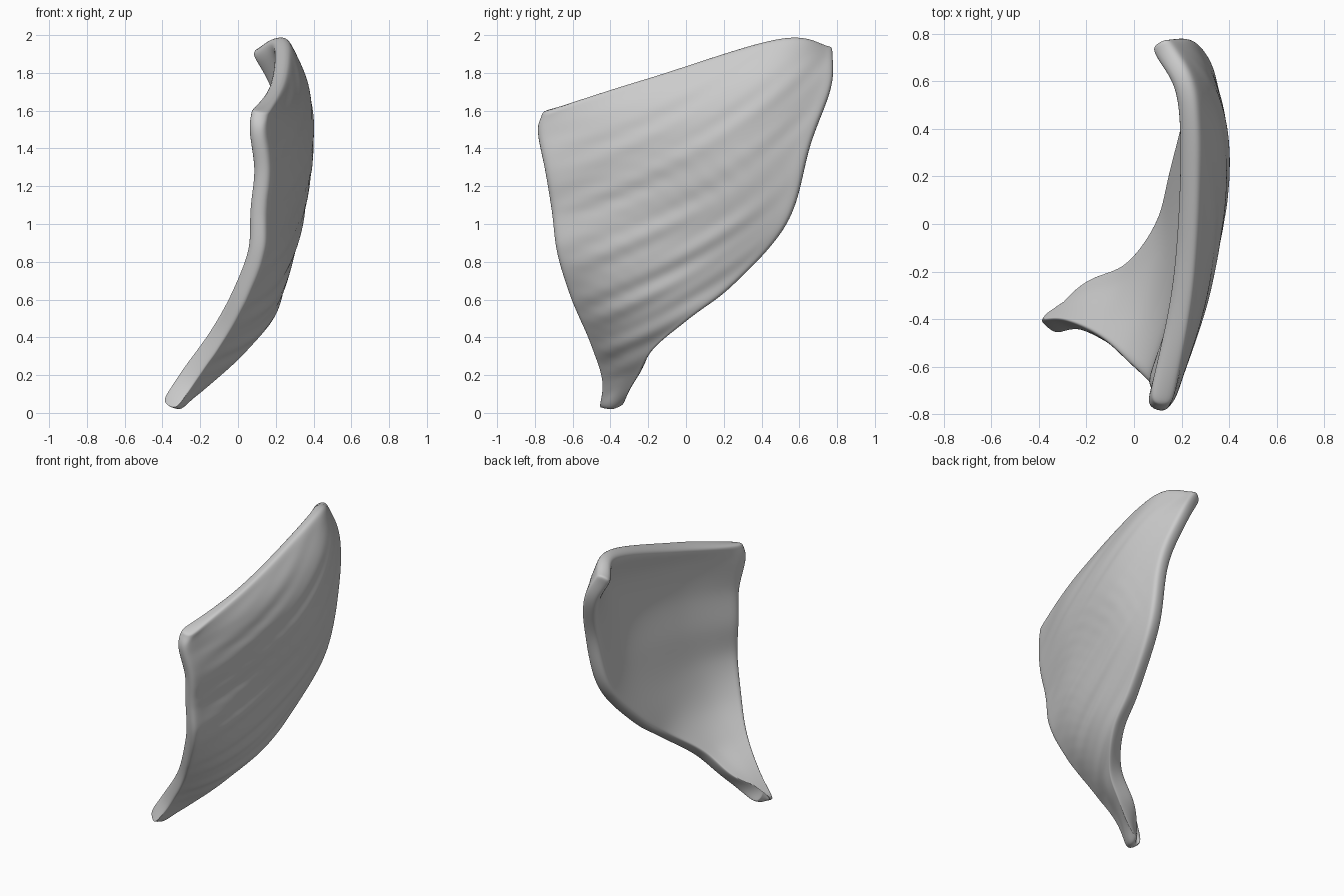
import bpy, math
from mathutils import Vector

if "Cube" in bpy.data.objects:
    bpy.data.objects.remove(bpy.data.objects["Cube"])

# Control rows from the bottom tip to the top rim: front edge, two inner points, rear edge
ROWS = [
    [(-.365, -.435, .035), (-.355, -.42, .03), (-.345, -.40, .035), (-.33, -.36, .065)],
    [(-.255, -.43, .20), (-.22, -.37, .20), (-.18, -.31, .20), (-.15, -.25, .20)],
    [(-.11, -.50, .41), (-.055, -.39, .39), (-.005, -.27, .37), (.015, -.165, .355)],
    [(.005, -.60, .62), (.10, -.38, .60), (.145, -.15, .56), (.145, .025, .51)],
    [(.095, -.68, .85), (.20, -.33, .85), (.23, .00, .77), (.20, .25, .68)],
    [(.105, -.71, 1.07), (.25, -.25, 1.12), (.31, .22, 1.08), (.27, .54, 1.01)],
    [(.125, -.745, 1.28), (.28, -.25, 1.38), (.355, .25, 1.42), (.29, .66, 1.42)],
    [(.10, -.785, 1.49), (.265, -.24, 1.60), (.33, .40, 1.72), (.215, .77, 1.73)],
    [(.12, -.76, 1.595), (.21, -.18, 1.77), (.22, .51, 1.98), (.10, .765, 1.93)],
]
NU, NV = 30, 44
OUT, IN = 0.046, 0.056


def spline(pts, t):
    """Smooth curve through points, t from 0 to 1."""
    p = [Vector(q) for q in pts]
    p = [2 * p[0] - p[1]] + p + [2 * p[-1] - p[-2]]
    f = t * (len(pts) - 1)
    i = max(0, min(int(f), len(pts) - 2))
    f -= i
    a, b, c, d = p[i:i + 4]
    return 0.5 * (2 * b + (c - a) * f + (2 * a - 5 * b + 4 * c - d) * f ** 2
                  + (3 * b - a - 3 * c + d) * f ** 3)


def surface(u, v):
    return spline([spline(r, u) for r in ROWS], v)


def folds(p, u, v):
    """Shallow diagonal creases, fading towards the rim."""
    fade = math.sin(math.pi * u) ** 0.8 * math.sin(math.pi * v) ** 0.8
    w = p.z - 0.65 * p.y - 0.25 * p.y * p.y
    return 0.006 * fade * (math.sin(38 * w + 2 * math.sin(4 * p.y))
                           + 0.7 * math.sin(61 * w + 5 * p.y))


# Outer creased skin and inner smooth skin
outer, inner = [], []
e = 0.004
for j in range(NV + 1):
    for i in range(NU + 1):
        u, v = i / NU, j / NV
        p = surface(u, v)
        du = surface(min(u + e, 1), v) - surface(max(u - e, 0), v)
        dv = surface(u, min(v + e, 1)) - surface(u, max(v - e, 0))
        n = du.cross(dv).normalized()
        # the edges are pinched a little so the rim reads as rounded
        k = 0.8 if i in (0, NU) or j in (0, NV) else 1
        outer.append(p + n * (OUT * k + folds(p, u, v)))
        inner.append(p - n * IN * k)

W = NU + 1
N = len(outer)
faces = []
for j in range(NV):
    for i in range(NU):
        q = [j * W + i, j * W + i + 1, (j + 1) * W + i + 1, (j + 1) * W + i]
        faces += [q, [k + N for k in reversed(q)]]

# Rim joining both skins
loop = ([i for i in range(NU)] + [j * W + NU for j in range(NV)]
        + [NV * W + i for i in range(NU, 0, -1)] + [j * W for j in range(NV, 0, -1)])
for a, b in zip(loop, loop[1:] + loop[:1]):
    faces.append([b, a, a + N, b + N])

mesh = bpy.data.meshes.new("curved_panel")
mesh.from_pydata(outer + inner, [], faces)
mesh.shade_smooth()
panel = bpy.data.objects.new("curved_panel", mesh)
bpy.context.collection.objects.link(panel)

# Soften the rim
sub = panel.modifiers.new("soft_rim", 'SUBSURF')
sub.levels = sub.render_levels = 2
